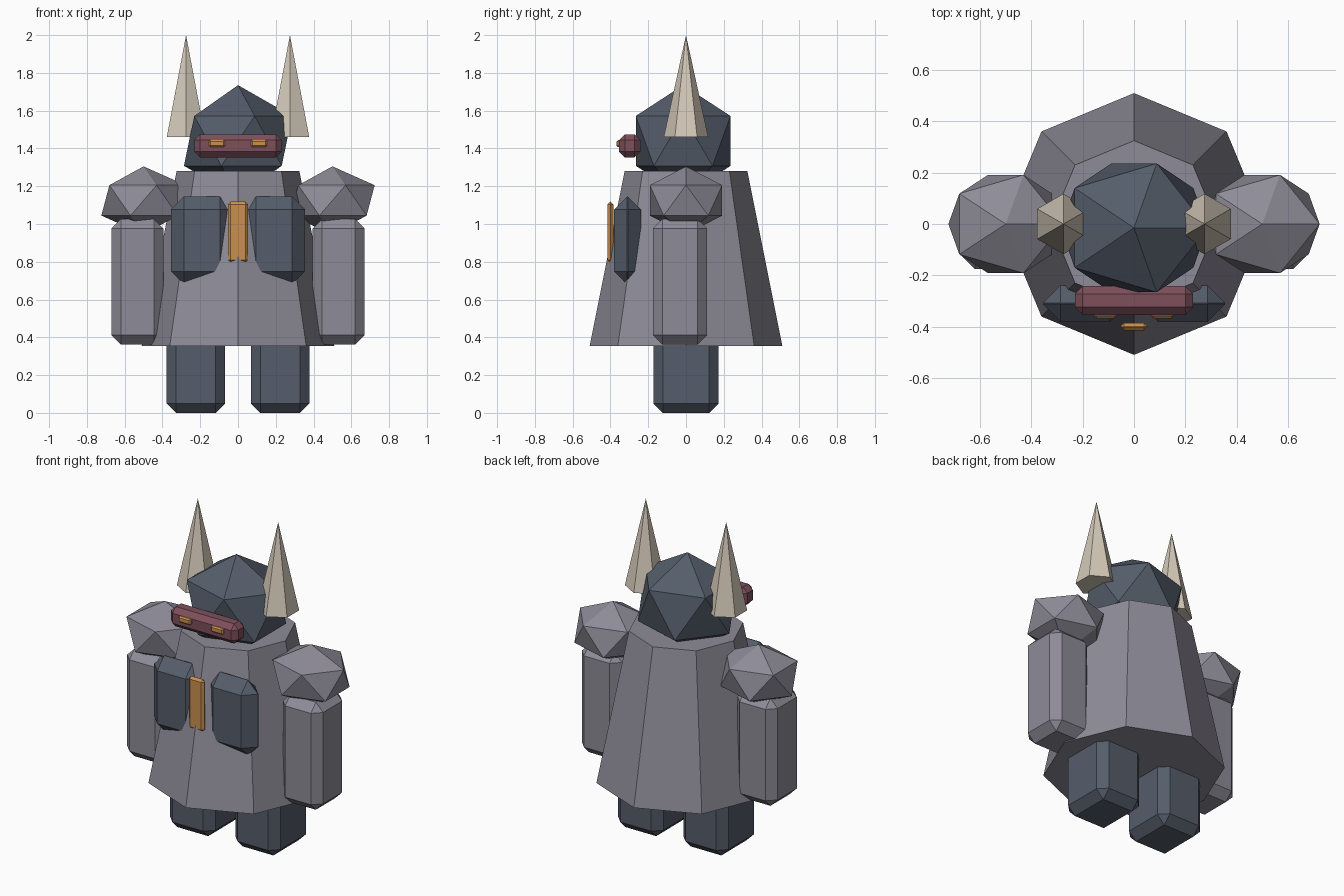
import bpy

cube = bpy.data.objects.get("Cube")
if cube:
    bpy.data.objects.remove(cube, do_unlink=True)


def material(name, rgb):
    mat = bpy.data.materials.new(name)
    mat.use_nodes = True
    mat.diffuse_color = (*rgb, 1)
    shader = next(n for n in mat.node_tree.nodes if n.type == "BSDF_PRINCIPLED")
    shader.inputs["Base Color"].default_value = (*rgb, 1)
    return mat


stone = material("stone grey", (0.27, 0.26, 0.31))
slate = material("slate blue", (0.09, 0.11, 0.145))
maroon = material("dusty maroon", (0.21, 0.08, 0.105))
amber = material("amber", (0.60, 0.28, 0.08))
bone = material("bone", (0.65, 0.58, 0.48))


def finish(name, mat):
    obj = bpy.context.object
    obj.name = obj.data.name = name
    obj.data.materials.append(mat)
    return obj


def chamfered_box(name, centre, size, chamfer, mat):
    bpy.ops.mesh.primitive_cube_add(size=1, location=centre)
    obj = finish(name, mat)
    for v in obj.data.vertices:
        v.co = [c * s for c, s in zip(v.co, size)]
    bevel = obj.modifiers.new("chamfer", "BEVEL")
    bevel.width = chamfer
    bevel.segments = 1
    return obj


def faceted_ball(name, centre, radii, mat):
    bpy.ops.mesh.primitive_ico_sphere_add(subdivisions=1, radius=1, location=centre)
    obj = finish(name, mat)
    obj.scale = radii
    return obj


def cone(name, x, sides, bottom, top, low_z, high_z, mat):
    bpy.ops.mesh.primitive_cone_add(vertices=sides, radius1=bottom, radius2=top,
                                    depth=high_z - low_z,
                                    location=(x, 0, (low_z + high_z) / 2))
    return finish(name, mat)


# Robe and head
cone("robe", 0, 8, 0.51, 0.325, 0.355, 1.28, stone)
faceted_ball("head", (0, -0.015, 1.44), (0.32, 0.295, 0.295), slate)

# Visor and chest clasp
chamfered_box("visor", (0, -0.298, 1.414), (0.46, 0.112, 0.122), 0.03, maroon)
chamfered_box("chest_clasp", (0, -0.40, 0.957), (0.106, 0.03, 0.322), 0.014, amber)

# Paired parts
for side, s in (("left", 1), ("right", -1)):
    chamfered_box(side + "_leg", (s * 0.223, 0, 0.24), (0.31, 0.346, 0.48), 0.05, slate)
    chamfered_box(side + "_arm", (s * 0.533, -0.032, 0.694), (0.275, 0.286, 0.665), 0.05, stone)
    faceted_ball(side + "_shoulder", (s * 0.5, 0, 1.125), (0.25, 0.225, 0.18), stone)
    cone(side + "_horn", s * 0.275, 6, 0.118, 0, 1.46, 2.0, bone)
    chamfered_box(side + "_chest_plate", (s * 0.19, -0.31, 0.913), (0.33, 0.142, 0.465), 0.069, slate)
    chamfered_box(side + "_eye", (s * 0.111, -0.355, 1.426), (0.085, 0.025, 0.038), 0.008, amber)
